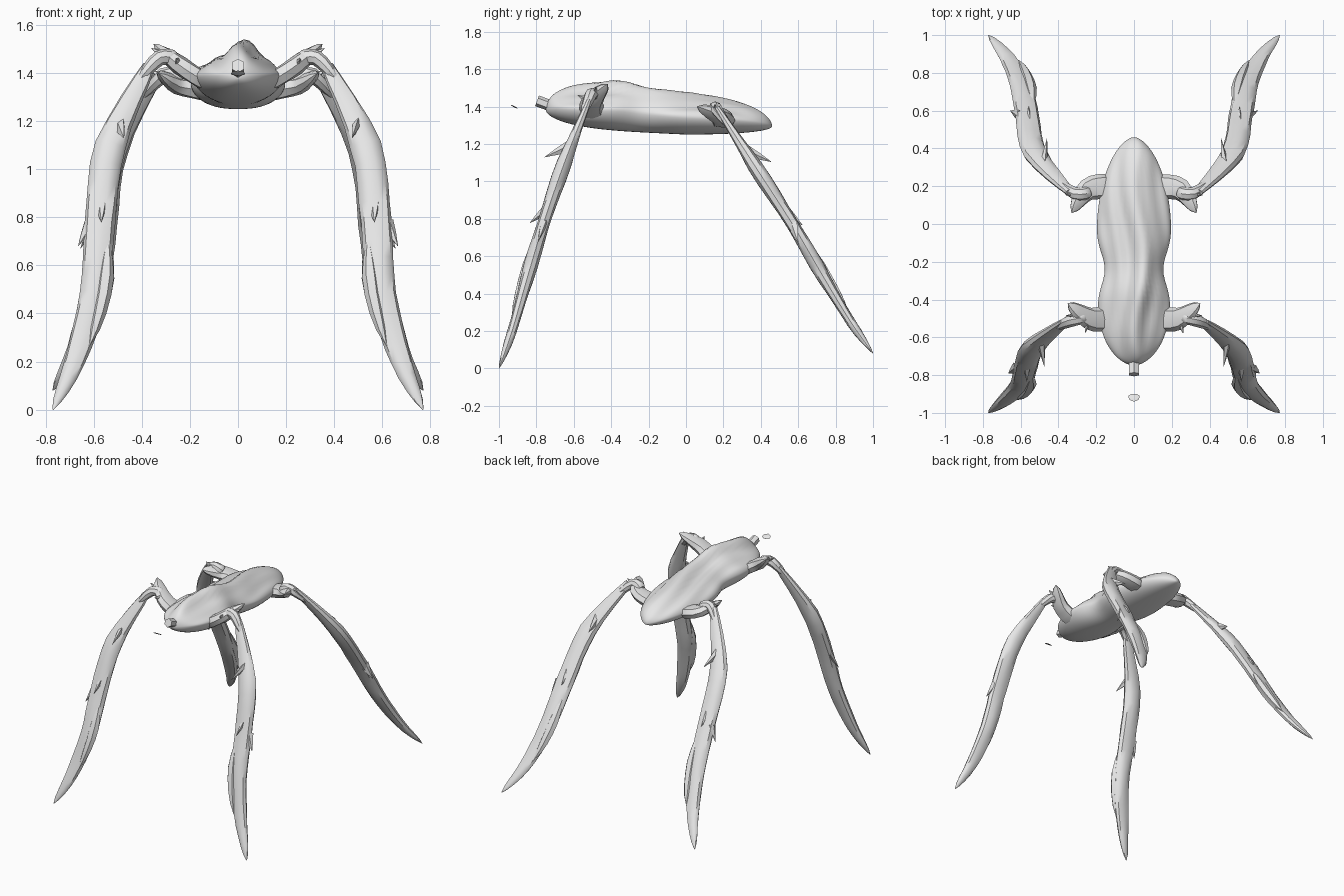
import bpy, bmesh, math, random
from mathutils import Vector

random.seed(4)
if "Cube" in bpy.data.objects:
    bpy.data.objects.remove(bpy.data.objects["Cube"], do_unlink=True)

GREY = (0.8, 0.8, 0.8, 1)
mat = bpy.data.materials.new("plain grey")
mat.use_nodes = True
mat.diffuse_color = GREY
mat.node_tree.nodes["Principled BSDF"].inputs["Base Color"].default_value = GREY
ACROSS, ALONG = Vector((1, 0, 0)), Vector((0, 1, 0))


def curve(points, steps=4):
    """Smooth path through a few points."""
    knots = [Vector(p) for p in points]
    last = len(knots) - 1
    path = []
    for i in range(last):
        before, start = knots[max(i - 1, 0)], knots[i]
        end, after = knots[i + 1], knots[min(i + 2, last)]
        pull_in, pull_out = (end - before) / 2, (after - start) / 2
        for step in range(steps):
            t = step / steps
            blend = t * t * (3 - 2 * t)
            path.append(start.lerp(end, blend) + pull_in * t * (1 - t) ** 2
                        - pull_out * t * t * (1 - t))
    return path + [knots[last]]


def skin(name, rings, angle):
    """Bridge rings of points into a closed object."""
    bm = bmesh.new()
    loops = [[bm.verts.new(point) for point in ring] for ring in rings]
    count = len(loops[0])
    for low, high in zip(loops, loops[1:]):
        for i in range(count):
            j = (i + 1) % count
            bm.faces.new((low[i], low[j], high[j], high[i]))
    bm.faces.new(loops[0])
    bm.faces.new(loops[-1])
    bmesh.ops.recalc_face_normals(bm, faces=bm.faces)
    mesh = bpy.data.meshes.new(name)
    bm.to_mesh(mesh)
    bm.free()
    mesh.materials.append(mat)
    obj = bpy.data.objects.new(name, mesh)
    bpy.context.collection.objects.link(obj)
    bpy.ops.object.select_all(action='DESELECT')
    bpy.context.view_layer.objects.active = obj
    obj.select_set(True)
    bpy.ops.object.shade_smooth_by_angle(angle=math.radians(angle))


def limb(name, path, side, axis, width, thickness, neck=0.4, taper=4, sides=8, groove=0.0):
    """Tube that swells from its neck and tapers to a point, mirrored by side."""
    path = [Vector((p.x * side, p.y, p.z)) for p in path]
    last = len(path) - 1
    rings = []
    for k, point in enumerate(path):
        t = k / last
        size = max(min(1, neck + 3 * t) * (1 - t ** taper) ** 0.8, 0.03)
        tangent = (path[min(k + 1, last)] - path[max(k - 1, 0)]).normalized()
        wide = (axis - tangent * axis.dot(tangent)).normalized()
        deep = tangent.cross(wide)
        ring = []
        for i in range(sides):
            angle = math.tau * i / sides
            # Hollows come and go along both broad faces
            hollow = max(0, abs(math.sin(angle)) - 0.8) * 5 * (1 + math.sin(k)) / 2
            bump = size * random.uniform(1 - groove / 8, 1 + groove / 8)
            ring.append(point + wide * width * math.cos(angle) * bump
                        + deep * thickness * math.sin(angle) * bump * (1 - groove * hollow))
        rings.append(ring)
    skin(name, rings, 40)


def bell(distance, spread):
    return math.exp(-(distance / spread) ** 2)


def body_ring(s, count=48):
    """Cross-section of the body, s running from the front (-1) to the rear (1)."""
    y = 0.605 * s - 0.145
    front = s < 0
    half = 0.2 * (1 - abs(s) ** (4 if front else 2.5)) ** 0.6 - 0.045 * bell(y + 0.24, 0.12)
    close = math.sqrt(1 - abs(s) ** (3 if front else 4))
    tip = 1.34 - 0.045 * s
    top = tip + (1.48 - 0.13 * y + 0.02 * bell(y + 0.35, 0.1) - tip) * close
    bottom = tip + (1.25 + 0.05 * max(0, -y) - tip) * close
    middle = bottom + 0.42 * (top - bottom)
    shoulder = 0.57 + 0.15 * s
    crest = 0.03 + 0.03 * math.sin(8 * y + 3)
    ring = []
    for i in range(count):
        angle = math.tau * i / count
        u = math.cos(angle)
        x = u * half
        dome = max(0, 1 - abs(u) ** 2.5) ** 0.6
        if math.sin(angle) < 0:
            z = middle - (middle - bottom) * dome
        else:
            # A winding crest with shallow folds beside it
            ridge = bell(x - crest, 0.06)
            fold = 0.01 * math.cos(60 * x + 2 * math.sin(6 * y)) * dome * close
            z = middle + (top - middle) * dome * (shoulder + (1 - shoulder) * ridge) + fold * (1 - ridge)
        ring.append((x, y, z))
    return ring


# Body, snout tube and the loose flake in front of it
STATIONS = 60
skin("body", [body_ring(0.998 * math.sin(math.pi * (k / STATIONS - 0.5)))
              for k in range(STATIONS + 1)], 60)
bpy.ops.mesh.primitive_cylinder_add(vertices=6, radius=0.03, depth=0.12,
                                    location=(0, -0.74, 1.41), rotation=(1.22, 0, 0))
snout = bpy.context.object
snout.name = "snout"
snout.data.materials.append(mat)
limb("flake", curve([(0, -0.9, 1.39), (0, -0.94, 1.41)]), 1, ACROSS, 0.03, 0.003)

# Paths from the body outwards, for the legs on the +x side
LEGS = {
    "front": dict(
        facing=-1,
        hip=[(0.13, -0.5, 1.36), (0.24, -0.5, 1.43), (0.35, -0.42, 1.52)],
        joint=[(0.26, -0.49, 1.46), (0.33, -0.51, 1.46), (0.42, -0.55, 1.36)],
        shank=[(0.37, -0.52, 1.43), (0.53, -0.65, 1.1), (0.575, -0.76, 0.78),
               (0.6, -0.85, 0.48), (0.68, -0.93, 0.2), (0.77, -1, 0)]),
    "hind": dict(
        facing=1,
        hip=[(0.13, 0.2, 1.32), (0.25, 0.18, 1.35), (0.33, 0.06, 1.4)],
        joint=[(0.24, 0.17, 1.37), (0.31, 0.16, 1.39), (0.42, 0.24, 1.28)],
        shank=[(0.34, 0.17, 1.39), (0.52, 0.37, 1.08), (0.565, 0.57, 0.77),
               (0.6, 0.74, 0.48), (0.67, 0.88, 0.25), (0.77, 1, 0.08)]),
}

for end, leg in LEGS.items():
    hip, joint, shank = (curve(leg[part]) for part in ("hip", "joint", "shank"))
    facing = leg["facing"]
    # Raised flange on the inner edge of the lower shank
    flange = [p + Vector((-0.04, 0.02 * facing, 0)) for p in shank[9:16]]
    # Thorns: root on the leg, then reach outwards, fore-and-aft and up
    thorns = [(shank[3], (-0.02, 0.14, -0.06)), (shank[7], (0, 0.1, -0.08)),
              (shank[8] + ACROSS * 0.04, (0.05, 0.03, -0.1)),
              (hip[5], (0.09, 0, 0.05)), (hip[4], (0.02, -0.08 * facing, 0.03))]
    for word, side in (("left", 1), ("right", -1)):
        tag = f"{end}_{word}_"
        limb(tag + "hip", hip, side, ALONG, 0.066, 0.046, neck=0.8, taper=3, groove=0.2)
        limb(tag + "joint", joint, side, ALONG, 0.036, 0.034, neck=0.8)
        limb(tag + "shank", shank, side, ACROSS, 0.065, 0.043, sides=10, groove=0.25)
        limb(tag + "flange", flange, side, ACROSS, 0.035, 0.03, neck=0.2, sides=6)
        for number, (root, reach) in enumerate(thorns, 1):
            tip = root + Vector((reach[0], reach[1] * facing, reach[2]))
            limb(f"{tag}thorn_{number}", [root, root.lerp(tip, 0.5), tip], side,
                 Vector((0.3, 0.5, 1)), 0.035, 0.02, neck=1, taper=1, sides=5)
